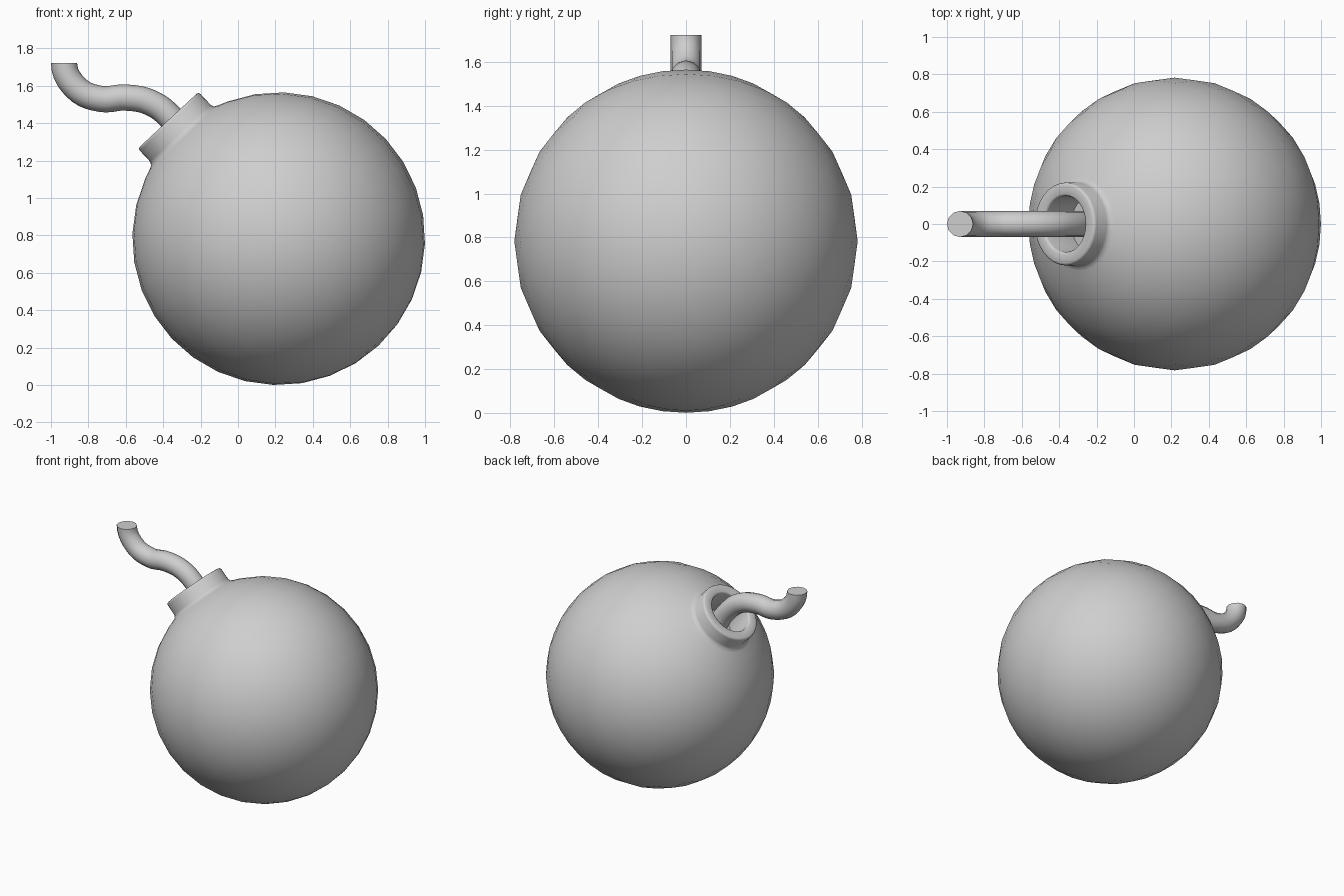
import bpy
import bmesh
from math import sin, cos, pi, radians
from mathutils import Matrix, Vector

old = bpy.data.objects.get("Cube")
if old:
    bpy.data.objects.remove(old, do_unlink=True)

RADIUS = 0.7825
CENTER = Vector((0.2175, 0, RADIUS))
TILT = radians(-43)      # leans the neck towards -x
SEGMENTS = 32

grey = bpy.data.materials.new("plain grey")
grey.use_nodes = True
color = (0.62, 0.62, 0.62, 1)
grey.diffuse_color = color
grey.node_tree.nodes["Principled BSDF"].inputs["Base Color"].default_value = color


def finish(obj):
    """Give the part its material and smooth shading with crisp edges."""
    obj.data.materials.clear()
    obj.data.materials.append(grey)
    bpy.ops.object.select_all(action='DESELECT')
    obj.select_set(True)
    bpy.context.view_layer.objects.active = obj
    bpy.ops.object.shade_smooth_by_angle(angle=radians(50))


# Round body: sphere profile from the bottom pole up to the neck
step = pi / 16
profile = [(RADIUS * sin(i * step), -RADIUS * cos(i * step)) for i in range(15)]

# Hollow neck: fillet, outer wall, rounded rim, inner wall, floor
profile += [(0.25, 0.742), (0.23, 0.752), (0.222, 0.772),
            (0.222, 0.852), (0.218, 0.862), (0.208, 0.866),
            (0.162, 0.866), (0.154, 0.862), (0.15, 0.852),
            (0.15, 0.65), (0, 0.65)]

bm = bmesh.new()
verts = [bm.verts.new((r, 0, z)) for r, z in profile]
edges = [bm.edges.new(pair) for pair in zip(verts, verts[1:])]
bmesh.ops.spin(bm, geom=verts + edges, cent=(0, 0, 0), axis=(0, 0, 1),
               angle=2 * pi, steps=SEGMENTS)
bmesh.ops.remove_doubles(bm, verts=bm.verts, dist=0.0005)
bmesh.ops.recalc_face_normals(bm, faces=bm.faces)
bm.transform(Matrix.Translation(CENTER) @ Matrix.Rotation(TILT, 4, 'Y'))
mesh = bpy.data.meshes.new("body_with_neck")
bm.to_mesh(mesh)
bm.free()
body = bpy.data.objects.new("body_with_neck", mesh)
bpy.context.collection.objects.link(body)
finish(body)

# Wavy fuse: round tube along a curve, rising out of the neck
path = [(-0.25, 1.27), (-0.364, 1.435), (-0.47, 1.511), (-0.6, 1.537),
        (-0.735, 1.53), (-0.865, 1.588), (-0.93, 1.722)]
curve = bpy.data.curves.new("fuse", 'CURVE')
curve.dimensions = '3D'
curve.bevel_depth = 0.07
curve.bevel_resolution = 4
curve.resolution_u = 5
curve.use_fill_caps = True
spline = curve.splines.new('BEZIER')
spline.bezier_points.add(len(path) - 1)
for point, (x, z) in zip(spline.bezier_points, path):
    point.co = (x, 0, z)
    point.handle_left_type = point.handle_right_type = 'AUTO'

# The tip ends level, so its handles stand upright
tip = spline.bezier_points[-1]
tip.handle_left_type = tip.handle_right_type = 'FREE'
tip.handle_left = tip.co - Vector((0, 0, 0.05))
tip.handle_right = tip.co + Vector((0, 0, 0.05))

fuse = bpy.data.objects.new("fuse", curve)
bpy.context.collection.objects.link(fuse)
bpy.ops.object.select_all(action='DESELECT')
fuse.select_set(True)
bpy.context.view_layer.objects.active = fuse
bpy.ops.object.convert(target='MESH')
fuse = bpy.context.view_layer.objects.active

# Weld the end caps to the tube
bm = bmesh.new()
bm.from_mesh(fuse.data)
bmesh.ops.remove_doubles(bm, verts=bm.verts, dist=0.0005)
bmesh.ops.recalc_face_normals(bm, faces=bm.faces)
bm.to_mesh(fuse.data)
bm.free()
finish(fuse)
